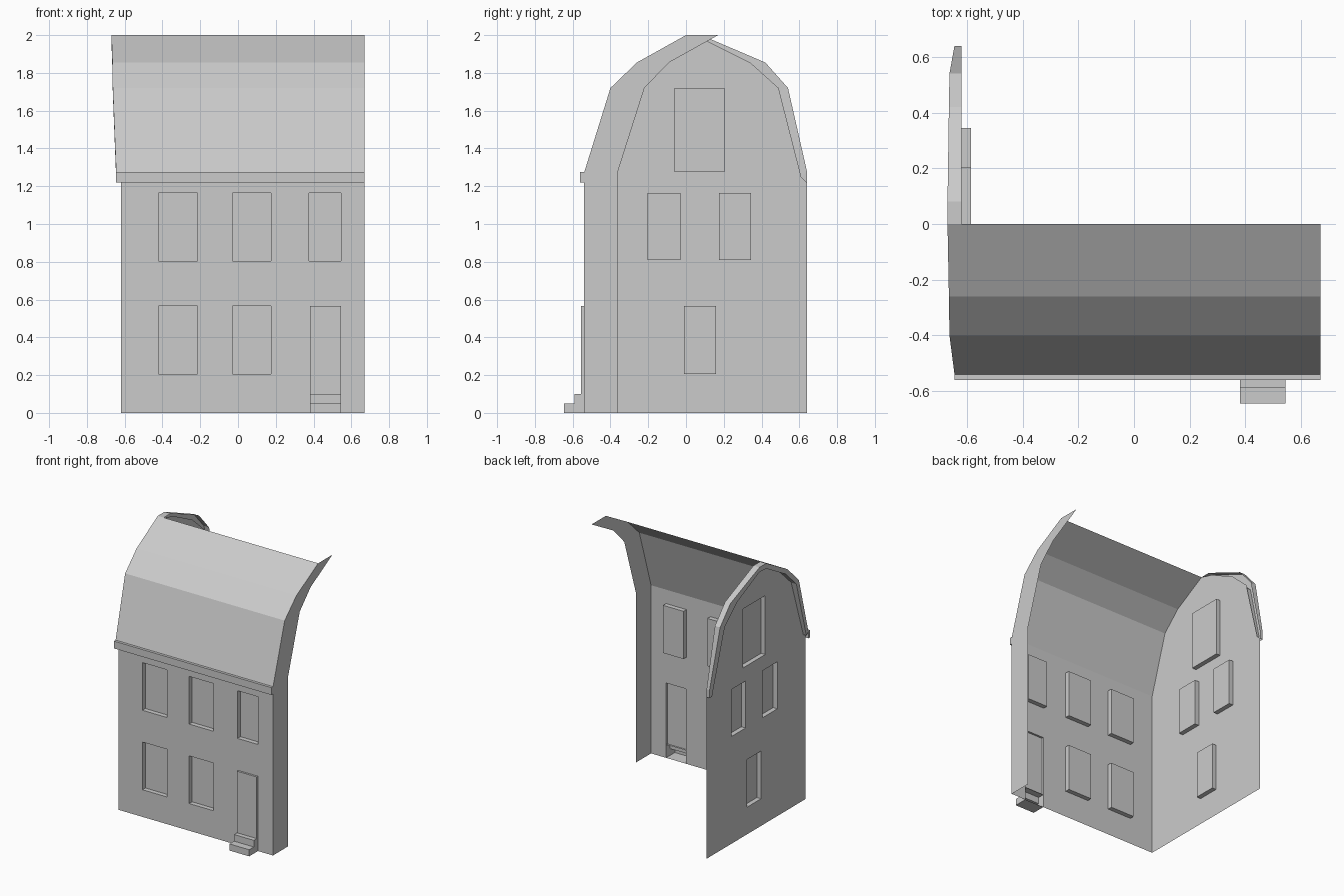
import bpy, bmesh
from mathutils import Vector

if "Cube" in bpy.data.objects:
    bpy.data.objects.remove(bpy.data.objects["Cube"])


def finish(name, bm):
    bmesh.ops.remove_doubles(bm, verts=bm.verts, dist=1e-5)
    mesh = bpy.data.meshes.new(name)
    bm.to_mesh(mesh)
    bm.free()
    ob = bpy.data.objects.new(name, mesh)
    bpy.context.collection.objects.link(ob)
    return ob


def rect(u0, u1, z0, z1):
    return [(u0, z0), (u1, z0), (u1, z1), (u0, z1)]


def wall(name, outline, windows, place, normal, depth):
    """Flat sheet with recessed windows; place(u, z, d) maps to 3D."""
    bm = bmesh.new()
    edges = []
    for loop in [outline] + windows:
        vs = [bm.verts.new(place(u, z, 0)) for u, z in loop]
        edges += [bm.edges.new((a, b)) for a, b in zip(vs, vs[1:] + vs[:1])]
    bmesh.ops.triangle_fill(bm, use_beauty=True, edges=edges, normal=normal)
    for f in bm.faces:
        f.normal_update()
        if f.normal.dot(normal) < 0:
            f.normal_flip()
    bmesh.ops.dissolve_limit(bm, angle_limit=0.01, verts=bm.verts, edges=bm.edges)
    for loop in windows:
        outer = [bm.verts.new(place(u, z, 0)) for u, z in loop]
        inner = [bm.verts.new(place(u, z, depth)) for u, z in loop]
        fs = [bm.faces.new(inner)]
        for i in range(4):
            j = (i + 1) % 4
            fs.append(bm.faces.new((outer[i], outer[j], inner[j], inner[i])))
        fs[0].normal_update()
        if fs[0].normal.dot(normal) < 0:
            for f in fs:
                f.normal_flip()
    return finish(name, bm)


def strips(name, rows):
    """Quads between successive equally long rows of 3D points."""
    bm = bmesh.new()
    grid = [[bm.verts.new(p) for p in row] for row in rows]
    for a, b in zip(grid, grid[1:]):
        for i in range(len(a) - 1):
            bm.faces.new((a[i], a[i + 1], b[i + 1], b[i]))
    return finish(name, bm)


LEFT, RIGHT, FRONT, BACK = -0.62, 0.67, -0.54, 0.64
DOOR0, DOOR1, DOOR_TOP = 0.38, 0.545, 0.565
roof_line = [(FRONT, 1.27), (-0.40, 1.72), (-0.26, 1.855), (0.0, 2.0)]
roof_left = [-0.645, -0.663, -0.665, -0.67]

# Front wall, notched for the door and steps
front_windows = [rect(u, u + 0.205, z, z + 0.36)
                 for u in (-0.42, -0.03) for z in (0.205, 0.805)]
front_windows.append(rect(0.375, 0.545, 0.805, 1.165))
wall("front_wall",
     [(LEFT, 0), (DOOR0, 0), (DOOR0, DOOR_TOP), (DOOR1, DOOR_TOP), (DOOR1, 0),
      (RIGHT, 0), (RIGHT, 1.27), (LEFT, 1.27)],
     front_windows, lambda u, z, d: (u, FRONT + d, z), Vector((0, -1, 0)), 0.035)

# Left gable wall
wall("gable_wall",
     [(FRONT, 0), (BACK, 0), (BACK, 1.22), (0.61, 1.25), (0.49, 1.72),
      (0.34, 1.855), (0.11, 1.97), (0.05, 1.985)] + roof_line[::-1],
     [rect(-0.06, 0.205, 1.275, 1.72), rect(-0.205, -0.03, 0.81, 1.165),
      rect(0.175, 0.345, 0.81, 1.165), rect(-0.01, 0.16, 0.205, 0.565)],
     lambda u, z, d: (LEFT + d, u, z), Vector((-1, 0, 0)), 0.035)

# Right wall strip, cut open behind
outer = [(FRONT, 0)] + roof_line
inner = [(-0.36, 0), (-0.36, 1.28), (-0.22, 1.72), (-0.09, 1.855), (0.17, 2.0)]
strips("right_wall_strip", [[(RIGHT, *a), (RIGHT, *b)] for a, b in zip(outer, inner)]
       ).data.flip_normals()

# Front roof slope
strips("front_roof", [[(x, *p), (RIGHT, *p)] for x, p in zip(roof_left, roof_line)])

# Gable edge board: back slope top, outer face, underside
edge_out = roof_line + [(0.08, 2.0), (0.42, 1.855), (0.54, 1.72), (0.64, 1.28), (0.64, 1.22)]
edge_in = [(-0.515, 1.25), (-0.37, 1.70), (-0.24, 1.825), (0.0, 1.96), (0.08, 1.965),
           (0.34, 1.835), (0.485, 1.70), (0.605, 1.24), (0.61, 1.22)]
edge_x = roof_left + [-0.67, -0.665, -0.663, -0.645, -0.645]
strips("gable_edge_board", [[(LEFT, *o), (x, *o), (x, *i), (LEFT, *i)]
                            for x, o, i in zip(edge_x, edge_out, edge_in)])

# Eaves moulding
bm = bmesh.new()
bmesh.ops.create_cube(bm, size=1)
for v in bm.verts:
    v.co = (RIGHT if v.co.x > 0 else -0.645,
            FRONT if v.co.y > 0 else -0.56,
            1.275 if v.co.z > 0 else 1.22)
finish("eaves_moulding", bm)

# Door panel standing slightly proud of the wall, open behind
dy = -0.555
strips("door", [[(DOOR0, FRONT, 0.1), (DOOR0, dy, 0.1), (DOOR1, dy, 0.1), (DOOR1, FRONT, 0.1)],
                [(DOOR0, FRONT, DOOR_TOP), (DOOR0, dy, DOOR_TOP),
                 (DOOR1, dy, DOOR_TOP), (DOOR1, FRONT, DOOR_TOP)]])
strips("door_head", [[(DOOR0, dy, DOOR_TOP), (DOOR1, dy, DOOR_TOP)],
                     [(DOOR0, FRONT, DOOR_TOP), (DOOR1, FRONT, DOOR_TOP)]])

# Two entrance steps, hollow towards the house
profile = [(FRONT, 0.1), (-0.59, 0.1), (-0.59, 0.05), (-0.645, 0.05), (-0.645, 0), (FRONT, 0)]
bm = bmesh.new()
a, b = ([bm.verts.new((x, *p)) for p in profile] for x in (DOOR0, 0.545))
bm.faces.new(a)
bm.faces.new(b[::-1])
for i in range(len(profile) - 1):
    bm.faces.new((a[i], b[i], b[i + 1], a[i + 1]))
bmesh.ops.recalc_face_normals(bm, faces=bm.faces)
finish("entrance_steps", bm)
